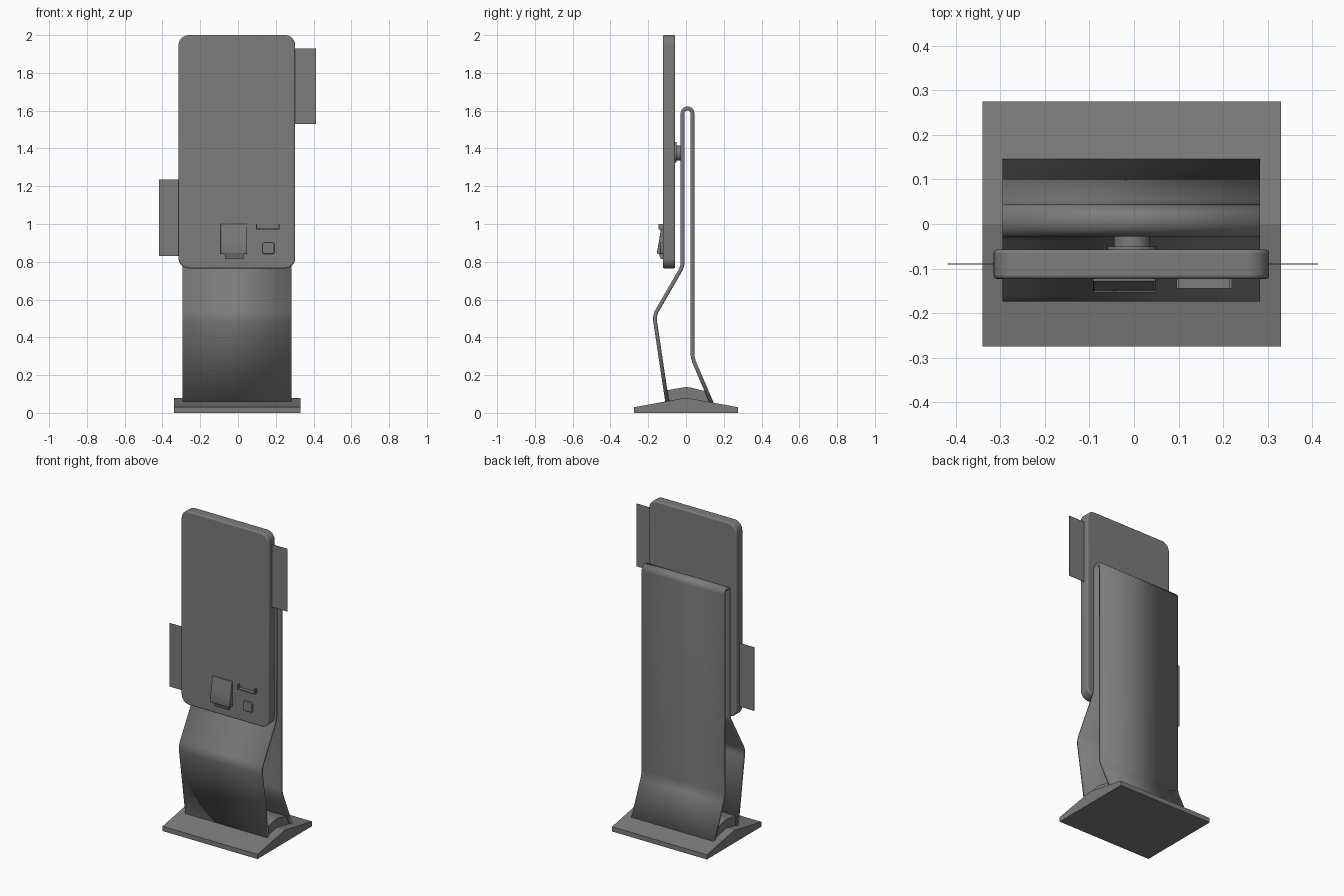
import bpy, bmesh, math
from mathutils import Vector

cube = bpy.data.objects.get("Cube")
if cube:
    bpy.data.objects.remove(cube, do_unlink=True)

grey = bpy.data.materials.new("mid_grey")
grey.use_nodes = True
grey.diffuse_color = (0.2, 0.2, 0.2, 1)
grey.node_tree.nodes["Principled BSDF"].inputs["Base Color"].default_value = (0.2, 0.2, 0.2, 1)


def finish(name, bm, bevel=0.0, thickness=0.0, angle=40):
    bmesh.ops.recalc_face_normals(bm, faces=bm.faces)
    mesh = bpy.data.meshes.new(name)
    bm.to_mesh(mesh)
    bm.free()
    mesh.materials.append(grey)
    ob = bpy.data.objects.new(name, mesh)
    bpy.context.collection.objects.link(ob)
    bpy.ops.object.select_all(action='DESELECT')
    ob.select_set(True)
    bpy.context.view_layer.objects.active = ob
    bpy.ops.object.shade_smooth_by_angle(angle=math.radians(angle))
    if thickness:
        mod = ob.modifiers.new("thickness", 'SOLIDIFY')
        mod.thickness = thickness
        mod.offset = 0
        mod.use_even_offset = True
    if bevel:
        mod = ob.modifiers.new("soft_edges", 'BEVEL')
        mod.width = bevel
        mod.segments = 3
        mod.limit_method = 'ANGLE'
        mod.angle_limit = math.radians(50)
    return ob


def fillet(points, closed=False, steps=8):
    """Round each (u, v, radius) corner with an arc."""
    out = []
    n = len(points)
    for i, (u, v, r) in enumerate(points):
        p = Vector((u, v))
        if r == 0 or (not closed and i in (0, n - 1)):
            out.append(p)
            continue
        a = (Vector(points[i - 1][:2]) - p).normalized()
        b = (Vector(points[(i + 1) % n][:2]) - p).normalized()
        half = a.angle(b) / 2
        centre = p + (a + b).normalized() * (r / math.sin(half))
        start = p + a * (r / math.tan(half)) - centre
        end = p + b * (r / math.tan(half)) - centre
        sweep = start.angle_signed(end)
        for k in range(steps + 1):
            t = -sweep * k / steps
            c, s = math.cos(t), math.sin(t)
            out.append(centre + Vector((start.x * c - start.y * s, start.x * s + start.y * c)))
    return out


def prism(name, profile, axis, lo, hi, **kw):
    """Extrude a closed profile: (y, z) along x, or (x, z) along y."""
    bm = bmesh.new()

    def place(p, d):
        return (d, p[0], p[1]) if axis == 'x' else (p[0], d, p[1])
    face = bm.faces.new([bm.verts.new(place(p, lo)) for p in profile])
    ext = bmesh.ops.extrude_face_region(bm, geom=[face])
    shift = Vector((hi - lo, 0, 0)) if axis == 'x' else Vector((0, hi - lo, 0))
    bmesh.ops.translate(bm, vec=shift, verts=[g for g in ext["geom"] if isinstance(g, bmesh.types.BMVert)])
    return finish(name, bm, **kw)


def rect(x0, x1, z0, z1, r=0.0):
    return fillet([(x0, z0, r), (x1, z0, r), (x1, z1, r), (x0, z1, r)], closed=True)


def disc(name, radius, y0, y1, z):
    ring = [(radius * math.cos(math.tau * k / 32) - 0.005,
             radius * math.sin(math.tau * k / 32) + z) for k in range(32)]
    return prism(name, ring, 'y', y0, y1)


# Ridged foot plate
prism("base", [(-0.275, 0), (0.275, 0), (0.275, 0.03), (0, 0.08), (-0.275, 0.03)], 'x', -0.34, 0.33, angle=20)

# Infill block between the two feet of the stand
prism("foot_block", [(-0.105, 0.055), (-0.1, 0.12), (-0.03, 0.132), (0, 0.137),
                     (0.03, 0.133), (0.1, 0.115), (0.13, 0.055)], 'x', -0.285, 0.273)

# Bent sheet stand, folded over at the top
path = fillet([(-0.1, 0.06, 0), (-0.168, 0.515, 0.09), (-0.018, 0.775, 0.09), (-0.018, 1.612, 0.0255),
               (0.034, 1.612, 0.0255), (0.034, 0.29, 0.15), (0.137, 0.05, 0)])
bm = bmesh.new()
rows = [[bm.verts.new((x, p.x, p.y)) for x in (-0.295, 0.283)] for p in path]
for a, b in zip(rows, rows[1:]):
    bm.faces.new((a[0], a[1], b[1], b[0]))
finish("stand_sheet", bm, thickness=0.02)

# Display housing with rounded corners
prism("display_housing", rect(-0.315, 0.303, 0.765, 2.0, 0.055), 'y', -0.123, -0.057, bevel=0.008)

# Round wall mount behind the display
disc("mount_flange", 0.055, -0.06, -0.05, 1.38)
disc("mount_hub", 0.04, -0.052, -0.024, 1.375)

# Thin side flags
for name, x0, x1, z0, z1 in (("left_flag", 0.3, 0.413, 1.53, 1.93), ("right_flag", -0.418, -0.31, 0.83, 1.235)):
    prism(name, rect(x0, x1, z0, z1), 'y', -0.091, -0.089)

# Sloping reader with a narrow lip below
prism("reader", [(-0.12, 0.84), (-0.15, 0.84), (-0.154, 0.85), (-0.143, 0.91), (-0.129, 1.0), (-0.12, 1.0)],
      'x', -0.092, 0.048, bevel=0.003)
prism("reader_lip", [(-0.12, 0.815), (-0.134, 0.815), (-0.145, 0.845), (-0.12, 0.845)], 'x', -0.07, 0.028)

# Shallow open tray
prism("tray", [(0.095, 1.0), (0.095, 0.97), (0.22, 0.97), (0.22, 1.0), (0.214, 1.0),
               (0.214, 0.977), (0.101, 0.977), (0.101, 1.0)], 'y', -0.145, -0.12)

# Small button block
prism("button", rect(0.13, 0.192, 0.842, 0.902, 0.008), 'y', -0.137, -0.12, bevel=0.004)
